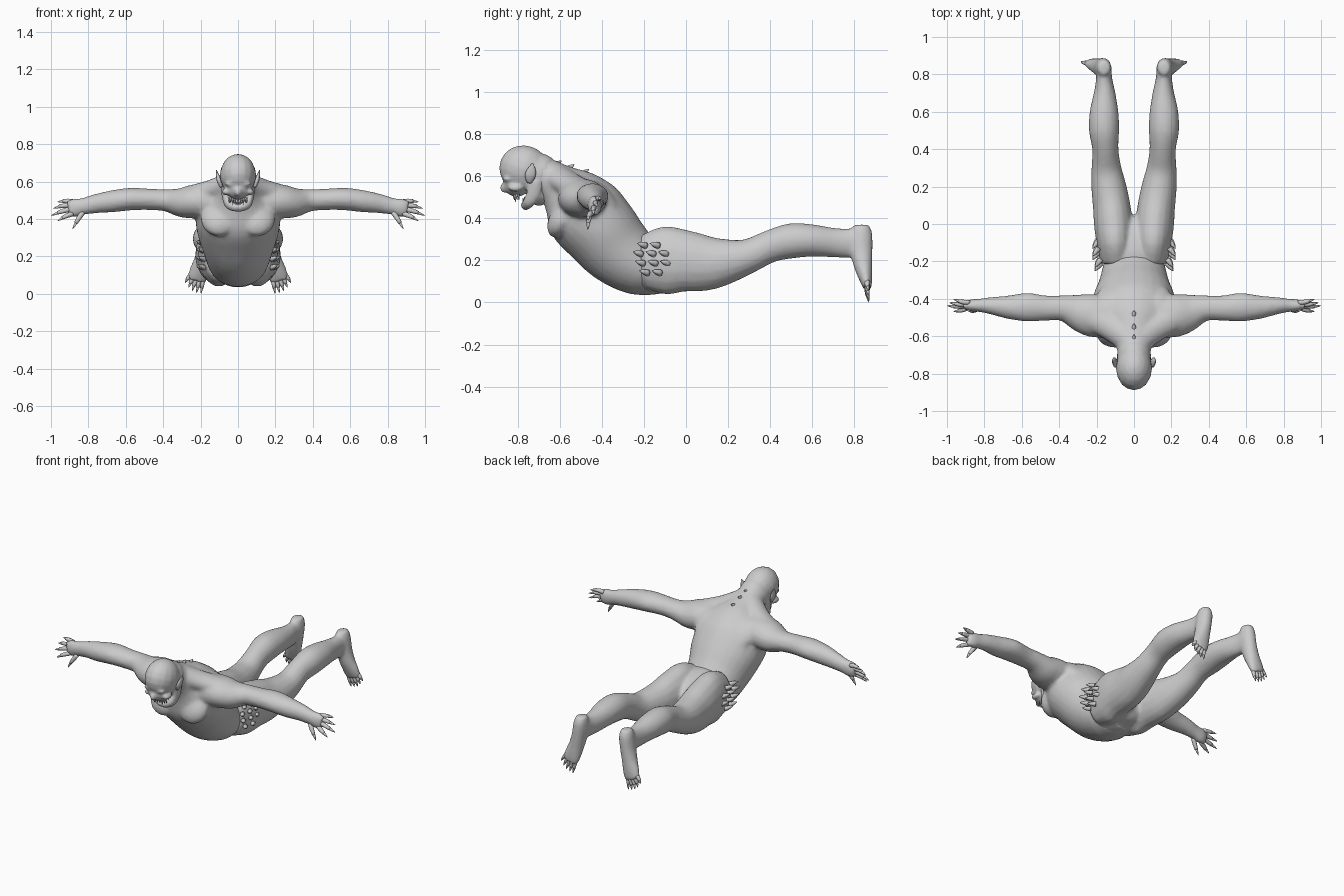
import bpy, bmesh, math
from mathutils import Vector, Matrix


def link(name, bm):
    me = bpy.data.meshes.new(name)
    bmesh.ops.recalc_face_normals(bm, faces=bm.faces)
    bm.to_mesh(me)
    bm.free()
    ob = bpy.data.objects.new(name, me)
    bpy.context.collection.objects.link(ob)
    for p in me.polygons:
        p.use_smooth = True
    return ob


def catmull(p, steps):
    """Smoothly resample a list of (x, y, z, ra, rb) stations."""
    p = [Vector(q) for q in p]
    out = []
    for i in range(len(p) - 1):
        a, b, c, d = p[max(i - 1, 0)], p[i], p[i + 1], p[min(i + 2, len(p) - 1)]
        for k in range(steps):
            t = k / steps
            out.append(0.5 * (2 * b + (c - a) * t + (2 * a - 5 * b + 4 * c - d) * t * t
                              + (3 * b - a - 3 * c + d) * t ** 3))
    return out + [p[-1]]


def loft(bm, stations, side=(1, 0, 0), n=18, steps=3):
    """Elliptical tube: ra is the half width along side, rb across it."""
    st = catmull(stations, steps)
    pos = [Vector(s[:3]) for s in st]
    rings = []
    for i, s in enumerate(st):
        t = (pos[min(i + 1, len(pos) - 1)] - pos[max(i - 1, 0)]).normalized()
        u = Vector(side)
        u = (u - t * u.dot(t)).normalized()
        v = t.cross(u)
        rings.append([bm.verts.new(pos[i] + u * s[3] * math.cos(a) + v * s[4] * math.sin(a))
                      for a in (2 * math.pi * k / n for k in range(n))])
    for r0, r1 in zip(rings, rings[1:]):
        for k in range(n):
            bm.faces.new((r0[k], r0[(k + 1) % n], r1[(k + 1) % n], r1[k]))
    bm.faces.new(rings[0][::-1])
    bm.faces.new(rings[-1])


def ball(bm, c, r, rot=0):
    m = Matrix.Translation(c) @ Matrix.Rotation(rot, 4, 'X') @ Matrix.Diagonal((*r, 1))
    bmesh.ops.create_uvsphere(bm, u_segments=16, v_segments=10, radius=1, matrix=m)


def flip(stations, s):
    return [(p[0] * s, *p[1:]) for p in stations]


def spike(bm, a, b, r, n=6):
    """Pointed claw or thorn from a to b."""
    a, b = Vector(a), Vector(b)
    side = (0, 1, 0) if abs((b - a).normalized().y) < 0.8 else (1, 0, 0)
    loft(bm, [(*a, r, r), (*a.lerp(b, 0.55), r * 0.75, r * 0.75), (*b, r * 0.08, r * 0.08)], side, n, 2)


def fuse(name, bm, voxel, ratio):
    """Weld overlapping volumes into a single skin."""
    ob = link(name, bm)
    m = ob.modifiers.new("weld", 'REMESH')
    m.mode, m.voxel_size = 'VOXEL', voxel
    m = ob.modifiers.new("soften", 'SMOOTH')
    m.factor, m.iterations = 0.5, 4
    m = ob.modifiers.new("reduce", 'DECIMATE')
    m.ratio = ratio
    me = bpy.data.meshes.new_from_object(ob.evaluated_get(bpy.context.evaluated_depsgraph_get()))
    ob.modifiers.clear()
    ob.data = me
    me.name = name
    for p in me.polygons:
        p.use_smooth = True
    return ob


# Upper body: torso, neck, shoulders and arms
bm = bmesh.new()
loft(bm, [(0, -.10, .175, .14, .13), (0, -.22, .183, .165, .15), (0, -.325, .25, .19, .172),
          (0, -.405, .34, .22, .185), (0, -.48, .425, .225, .19), (0, -.54, .495, .19, .16),
          (0, -.60, .55, .12, .115), (0, -.66, .595, .092, .09), (0, -.73, .635, .085, .09)], n=28)
for s in (1, -1):
    loft(bm, flip([(.10, -.50, .49, .11, .10), (.22, -.49, .495, .115, .093), (.30, -.47, .488, .098, .08),
                   (.38, -.45, .50, .069, .06), (.47, -.45, .505, .067, .057), (.57, -.445, .507, .077, .06),
                   (.67, -.445, .495, .063, .059), (.76, -.437, .482, .047, .051), (.83, -.435, .467, .035, .045),
                   (.87, -.435, .46, .033, .05), (.91, -.437, .455, .02, .042)], s), (0, 1, 0))
    # trapezius, shoulder blade, chest muscle
    loft(bm, flip([(.03, -.62, .60, .07, .06), (.13, -.55, .56, .07, .055), (.25, -.49, .53, .07, .05)], s), (0, 1, 0))
    ball(bm, (s * .12, -.40, .49), (.08, .055, .11), .7)
    ball(bm, (s * .10, -.59, .40), (.10, .06, .10), -.5)
fuse("upper_body", bm, .012, .4)

# Head: skull, face, brow, nose, cheekbones and open lower jaw
bm = bmesh.new()
ball(bm, (0, -.77, .635), (.097, .12, .112), -.35)
ball(bm, (0, -.70, .61), (.092, .10, .10))
ball(bm, (0, -.805, .565), (.068, .066, .062))
ball(bm, (0, -.865, .545), (.018, .02, .024))
for s in (1, -1):
    ball(bm, (s * .036, -.85, .588), (.036, .022, .014))
    ball(bm, (s * .064, -.81, .545), (.022, .036, .018))
    loft(bm, flip([(.075, -.72, .58, .018, .035), (.068, -.725, .52, .018, .035), (.048, -.75, .475, .022, .028),
                   (.0, -.768, .458, .02, .022)], s), n=10)
ball(bm, (0, -.70, .51), (.07, .05, .05))
fuse("head", bm, .008, .35)

# Teeth
bm = bmesh.new()
for i in range(-4, 5):
    a = i * .3
    x, y = .05 * math.sin(a), .05 * math.cos(a)
    big = 1.6 if abs(i) == 2 else 1
    spike(bm, (x, -.785 - y * .7, .515), (x, -.782 - y * .7, .505 - .018 * big), .006, 5)
    spike(bm, (x * .85, -.722 - y, .472), (x * .85, -.728 - y, .488 + .01 * big), .006, 5)
link("teeth", bm)

# Pointed ears
bm = bmesh.new()
for s in (1, -1):
    loft(bm, flip([(.088, -.745, .57, .008, .012), (.10, -.742, .60, .012, .026), (.108, -.735, .63, .009, .022),
                   (.116, -.73, .662, .002, .003)], s), n=10)
link("ears", bm)

# Lower body: pelvis, buttocks, legs and feet
bm = bmesh.new()
loft(bm, [(0, -.215, .185, .168, .145), (0, -.15, .185, .178, .148), (0, -.07, .18, .17, .13),
          (0, 0, .16, .11, .10), (0, .03, .15, .05, .05)], n=24)
for s in (1, -1):
    loft(bm, flip([(.095, -.20, .19, .085, .13), (.102, -.10, .20, .098, .163), (.11, 0, .197, .104, .147),
                   (.12, .1, .187, .10, .132), (.135, .2, .197, .094, .107), (.148, .3, .222, .08, .082),
                   (.153, .4, .267, .07, .077), (.16, .5, .293, .081, .084), (.16, .6, .295, .077, .077),
                   (.157, .7, .285, .058, .07), (.16, .78, .283, .043, .07), (.16, .845, .30, .04, .065)], s))
    loft(bm, flip([(.16, .835, .37, .03, .035), (.162, .835, .33, .042, .052), (.172, .835, .25, .044, .053),
                   (.188, .842, .18, .047, .045), (.21, .856, .11, .054, .031), (.222, .863, .07, .05, .02)], s))
fuse("lower_body", bm, .011, .4)

# Fingers with claws
bm = bmesh.new()
FINGERS = [((.88, -.42, .492), (.965, -.402, .492)), ((.89, -.43, .474), (.988, -.42, .457)),
           ((.89, -.437, .453), (1.0, -.437, .418)), ((.885, -.447, .428), (.965, -.468, .39)),
           ((.83, -.45, .435), (.885, -.468, .345))]
TOES = [((.185, .862, .085), (.198, .87, 0)), ((.204, .864, .08), (.222, .87, .004)),
        ((.222, .864, .08), (.245, .87, .015)), ((.238, .864, .088), (.265, .87, .033)),
        ((.252, .862, .10), (.284, .87, .058))]


def digits(name, pairs, r, side):
    bm = bmesh.new()
    for s in (1, -1):
        for a, b in pairs:
            a, b = Vector((a[0] * s, *a[1:])), Vector((b[0] * s, *b[1:]))
            arch = Vector((0, -.3 * r, .3 * r))
            loft(bm, [(*a, r, r), (*(a.lerp(b, .35) + arch), r * .95, r * .95),
                      (*(a.lerp(b, .68) + arch), r * .7, r * .7)], side, 8, 2)
            spike(bm, a.lerp(b, .58) + arch, b, r * .65)
    link(name, bm)


bm.free()
digits("fingers", FINGERS, .0135, (0, 1, 0))
digits("toes", TOES, .0125, (0, 1, 0))

# Thorns on the hips
bm = bmesh.new()
for s in (1, -1):
    for row, (z, ys) in enumerate([(.27, (-.19, -.13)), (.23, (-.21, -.15, -.09)),
                                   (.185, (-.20, -.14, -.08)), (.14, (-.18, -.12))]):
        for y in ys:
            x = .178 + .012 * (y > -.16)
            spike(bm, (s * x, y, z), (s * (x + .032), y - .042, z + .012), .016)
link("hip_thorns", bm)

# Thorns down the spine
bm = bmesh.new()
for y, z in [(-.62, .655), (-.56, .637), (-.49, .615)]:
    spike(bm, (0, y - .012, z - .01), (0, y + .028, z + .02), .017)
link("spine_thorns", bm)
